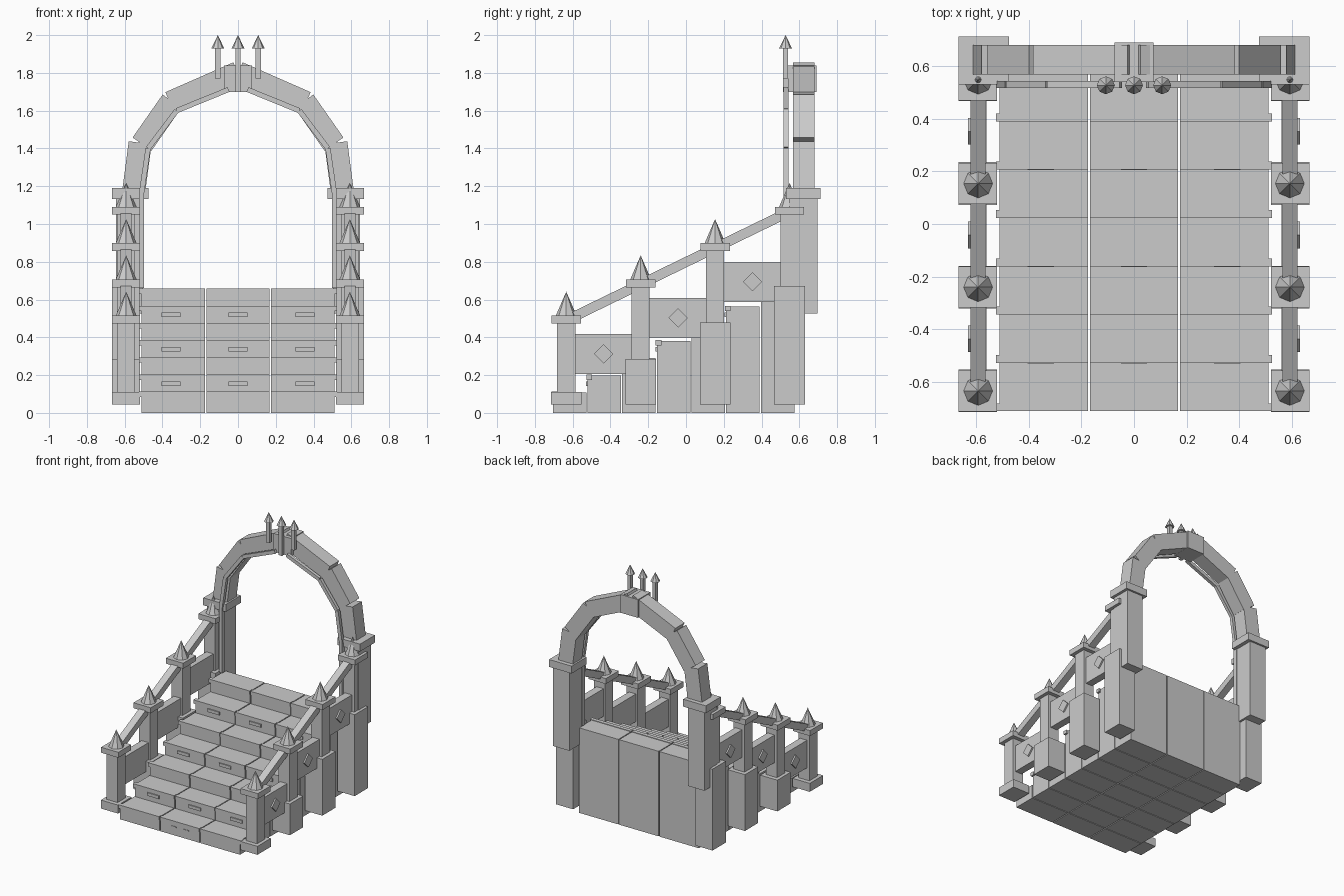
import bpy, bmesh, math
from mathutils import Matrix, Vector

if "Cube" in bpy.data.objects:
    bpy.data.objects.remove(bpy.data.objects["Cube"])


def make(name, build):
    bm = bmesh.new()
    build(bm)
    bmesh.ops.recalc_face_normals(bm, faces=bm.faces)
    me = bpy.data.meshes.new(name)
    bm.to_mesh(me)
    bm.free()
    ob = bpy.data.objects.new(name, me)
    bpy.context.collection.objects.link(ob)
    return ob


def box(name, x0, x1, y0, y1, z0, z1):
    c = Vector(((x0 + x1) / 2, (y0 + y1) / 2, (z0 + z1) / 2))
    s = (abs(x1 - x0), y1 - y0, z1 - z0, 1)
    return make(name, lambda bm: bmesh.ops.create_cube(
        bm, size=1, matrix=Matrix.Translation(c) @ Matrix.Diagonal(s)))


def cone(name, x, y, z0, z1, r):
    return make(name, lambda bm: bmesh.ops.create_cone(
        bm, cap_ends=True, segments=8, radius1=r, radius2=0, depth=z1 - z0,
        matrix=Matrix.Translation((x, y, (z0 + z1) / 2))))


def beam(name, a, b, w, h):
    """Box along a line from a to b; w = size on local x, h = size on local y."""
    a, b = Vector(a), Vector(b)
    d = b - a
    z = d.normalized()
    # side axis: x for beams in the yz plane, y for beams in the xz plane
    side = Vector((1, 0, 0)) if abs(d.x) < 1e-6 else Vector((0, 1, 0))
    up = z.cross(side)
    rot = Matrix((side, up, z)).transposed().to_4x4()
    m = Matrix.Translation((a + b) / 2) @ rot @ Matrix.Diagonal((w, h, d.length, 1))
    return make(name, lambda bm: bmesh.ops.create_cube(bm, size=1, matrix=m))


# Seven steps of three stone blocks, each with a nosing strip
PITCH, RISE = 0.1835, 0.091
for i in range(7):
    y0 = -0.705 + i * PITCH
    top = 0.108 + i * RISE
    for c in (-1, 0, 1):
        x = c * 0.343
        box("step_block", x - 0.168, x + 0.168, y0, y0 + PITCH - 0.006, 0, top)
        box("step_nosing", x - (0.182 if c == -1 else 0.168), x + (0.182 if c == 1 else 0.168),
            y0 - 0.006, y0 + 0.024, top - 0.024, top + 0.004)
        # small riser plates on every second step
        if i % 2:
            x = c * 0.354
            box("riser_plate", x - 0.05, x + 0.05, y0 - 0.008, y0 + 0.01, top - 0.056, top - 0.032)
for x in (-0.053, 0.053):
    box("riser_slot", x - 0.022, x + 0.022, -0.709, -0.69, 0.062, 0.07)

# Path points of the arch and its thin inner trim (x, z), right half
ARCH = [(0.555, 1.15), (0.518, 1.43), None,
        (0.508, 1.423), (0.349, 1.65), None, (0.36, 1.642), (0.0, 1.80)]
TRIM = [(0.511, 1.16), (0.476, 1.40), (0.325, 1.60), (0.05, 1.712)]

for s in (-1, 1):
    # Balustrade posts with plinths, caps and spikes
    for k in range(4):
        y, cap = -0.634 + k * 0.394, 0.515 + k * 0.192
        base = 0.11 if k == 0 else 0.285 + (k - 1) * 0.193
        box("post_plinth", s * 0.52, s * 0.666, y - 0.081, y + 0.081, 0.045, base)
        box("post_shaft", s * 0.547, s * 0.64, y - 0.048, y + 0.048, base - 0.01, cap - 0.04)
        box("post_cap", s * 0.52, s * 0.667, y - 0.078, y + 0.078, cap - 0.042, cap)
        cone("post_spike", s * 0.592, y, cap, cap + 0.127, 0.055)
        # Panels with a raised diamond on the outside
        if k < 3:
            z0 = 0.205 + k * 0.191
            box("side_panel", s * 0.56, s * 0.62, y + 0.04, y + 0.354, z0, z0 + 0.212)
            d = box("panel_diamond", s * 0.6, s * 0.631, -0.036, 0.036, -0.036, 0.036)
            d.data.transform(Matrix.Translation((0, y + 0.198, z0 + 0.107))
                             @ Matrix.Rotation(math.pi / 4, 4, 'X'))
    # Sloped handrail
    beam("handrail", (s * 0.593, -0.634, 0.49), (s * 0.593, 0.548, 1.065), 0.056, 0.052)

    # Arch pillar and capital
    box("arch_pillar", s * 0.504, s * 0.645, 0.545, 0.697, 0.525, 1.14)
    box("arch_capital", s * 0.475, s * 0.667, 0.53, 0.712, 1.133, 1.19)
    # Arch voussoirs
    for p, q in zip(ARCH, ARCH[1:]):
        if p and q:
            beam("arch_segment", (s * p[0], 0.623, p[1]), (s * q[0], 0.623, q[1]), 0.112, 0.122)
    # Thin trim in front of the arch
    for p, q in zip(TRIM, TRIM[1:]):
        beam("arch_trim", (s * p[0], 0.53, p[1]), (s * q[0], 0.53, q[1]), 0.025, 0.027)
    # Slender trim post below the arch
    box("trim_post", s * 0.498, s * 0.525, 0.517, 0.55, 0.66, 1.165)

# Keystone and the three finials
box("keystone", -0.075, 0.075, 0.54, 0.69, 1.70, 1.84)
for x, z0 in ((-0.107, 1.77), (0, 1.70), (0.107, 1.77)):
    box("finial_rod", x - 0.014, x + 0.014, 0.513, 0.541, z0, 1.935)
    cone("finial_tip", x, 0.527, 1.93, 2.0, 0.034)
